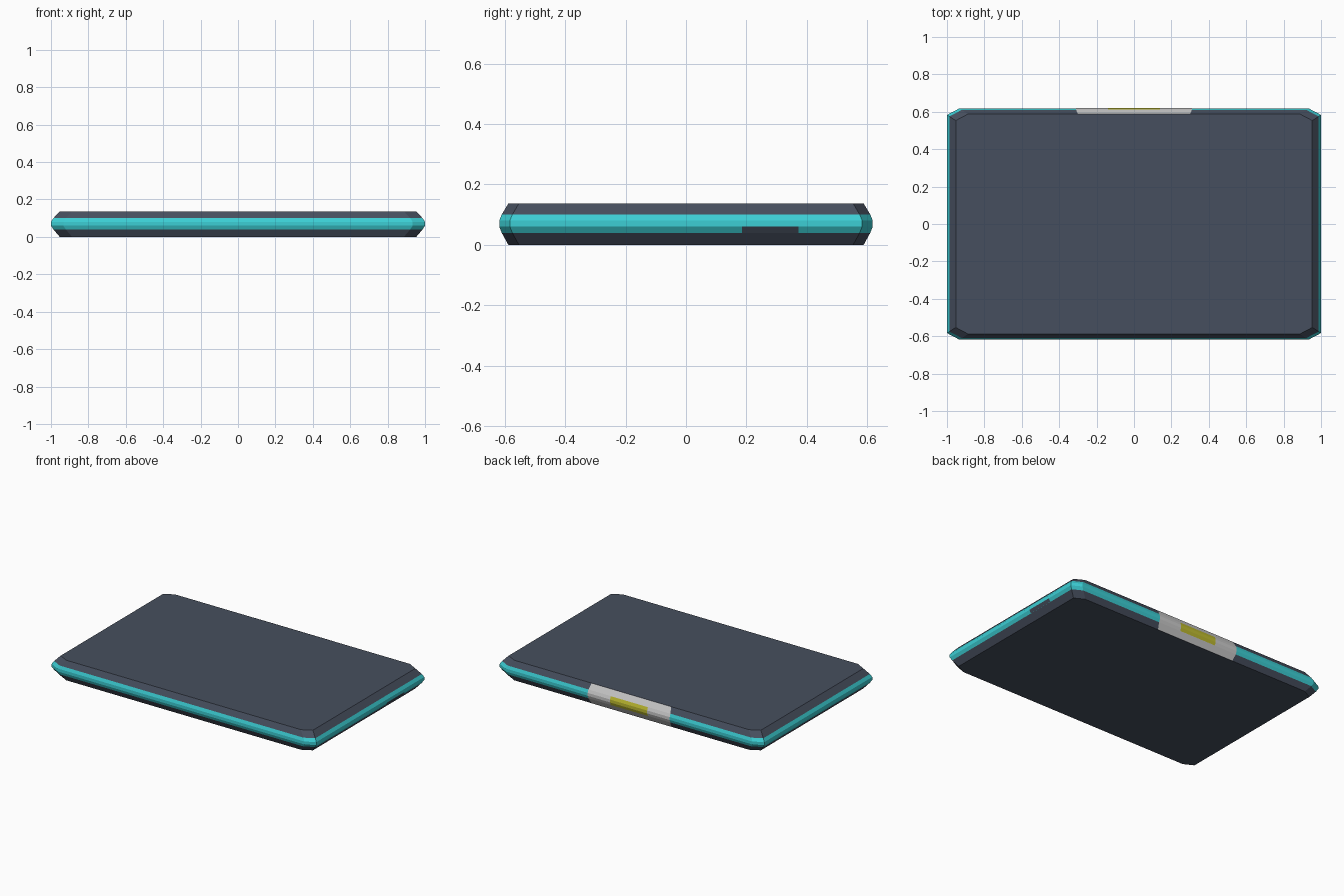
import bpy

if "Cube" in bpy.data.objects:
    bpy.data.objects.remove(bpy.data.objects["Cube"])

def material(name, rgb):
    m = bpy.data.materials.new(name)
    m.diffuse_color = (*rgb, 1)
    m.use_nodes = True
    m.node_tree.nodes["Principled BSDF"].inputs["Base Color"].default_value = m.diffuse_color
    return m

SLATE = material("slate", (0.062, 0.078, 0.112))
TEAL = material("teal", (0.045, 0.62, 0.66))
YELLOW = material("yellow", (0.52, 0.5, 0.03))

# Edge profile: (half width x, half depth y, height z), bottom to top
PROFILE = [(0.953, 0.588, 0.0), (0.987, 0.61, 0.04), (1.0, 0.618, 0.06),
           (1.0, 0.618, 0.08), (0.987, 0.61, 0.10), (0.953, 0.588, 0.137)]
LIFT = 0.001   # how far the inset panels sit proud of the shell

def make(name, verts, faces, mats=(), indices=None):
    me = bpy.data.meshes.new(name)
    me.from_pydata(verts, [], faces)
    for m in mats:
        me.materials.append(m)
    if indices:
        me.polygons.foreach_set("material_index", indices)
    me.update()
    ob = bpy.data.objects.new(name, me)
    bpy.context.collection.objects.link(ob)
    return ob

# Shell: chamfered rectangle rings stacked along the edge profile
def ring(x, y, z, cx=0.066, cy=0.035):
    return [(x - cx, -y, z), (x, -y + cy, z), (x, y - cy, z), (x - cx, y, z),
            (cx - x, y, z), (-x, y - cy, z), (-x, cy - y, z), (cx - x, -y, z)]

verts = [v for p in PROFILE for v in ring(*p)]
faces, idx = [], []
for r in range(len(PROFILE) - 1):
    for i in range(8):
        j = (i + 1) % 8
        faces.append((r * 8 + i, r * 8 + j, r * 8 + 8 + j, r * 8 + 8 + i))
        idx.append(1 if 1 <= r <= 3 else 0)      # teal band round the middle
top = 8 * (len(PROFILE) - 1)
faces += [tuple(range(7, -1, -1)), tuple(range(top, top + 8))]
idx += [0, 0]
make("tablet_shell", verts, faces, (SLATE, TEAL), idx)

# Strip following the profile; rows are (left, right, outward, z)
def strip(name, rows, place, mats=()):
    vs = []
    for a, b, out, z in rows:
        vs += [place(a, out, z), place(b, out, z)]
    fs = [(2 * i, 2 * i + 1, 2 * i + 3, 2 * i + 2) for i in range(len(rows) - 1)]
    return make(name, vs, fs, mats)

back = lambda s, out, z: (-s, out, z)
right = lambda s, out, z: (out, s, z)

# Grey connector panel wrapping the back edge, slightly narrower at its rims
rows = []
for k, (_, y, z) in enumerate(PROFILE):
    w = 0.30 if k in (0, 5) else 0.31
    rows.append((-w, w, y + LIFT, z))
strip("connector_panel", rows, back)

# Yellow contact on the connector panel
strip("connector_contact",
      [(-0.14, 0.14, y + 2 * LIFT, z) for _, y, z in PROFILE[1:5]], back, (YELLOW,))

# Dark slot on the lower right edge
strip("side_slot",
      [(0.185, 0.372, x + LIFT, z) for x, _, z in PROFILE[1:3]], right, (SLATE,))
